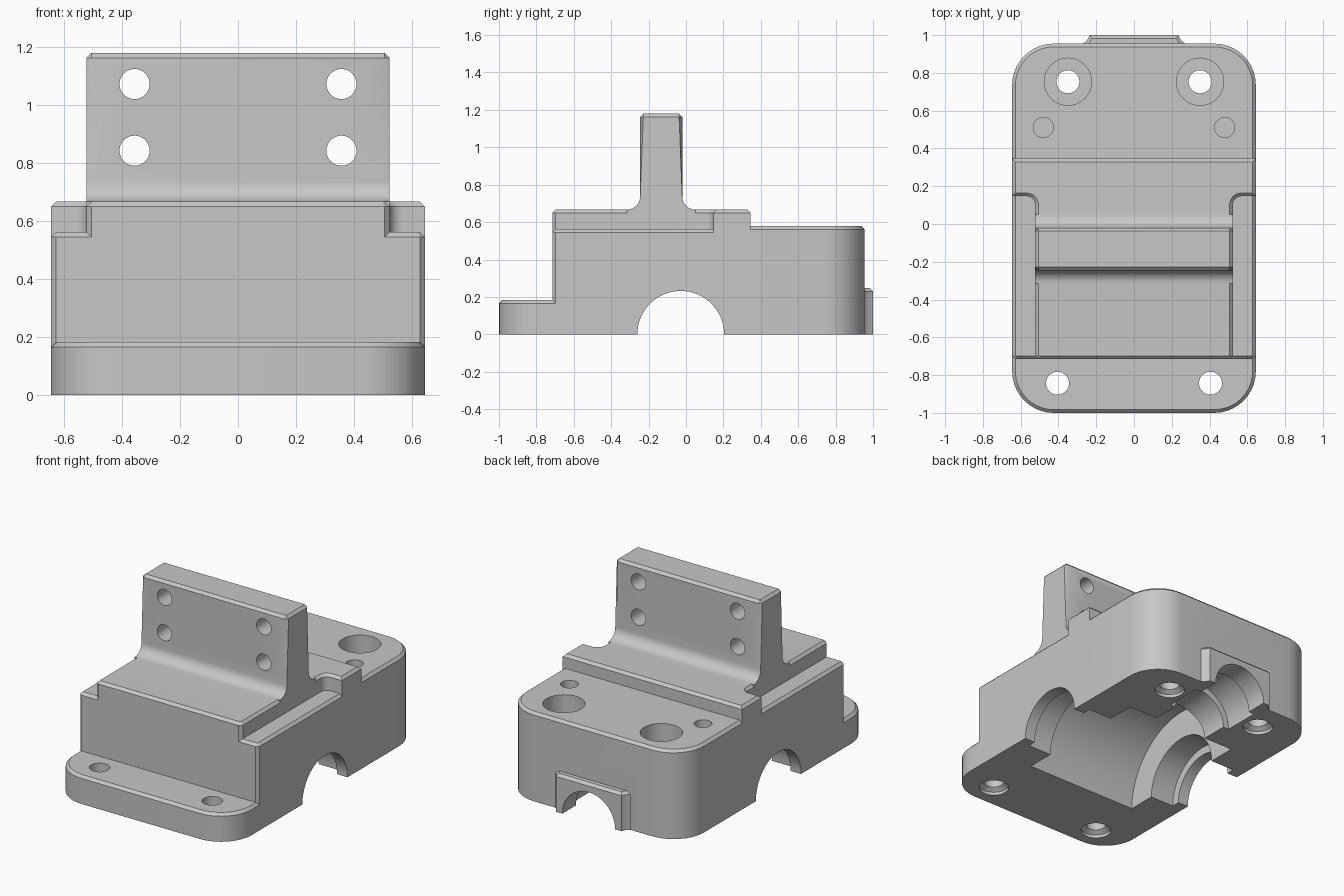
import bpy, bmesh
from math import cos, sin, pi
from mathutils import Matrix, Vector

if "Cube" in bpy.data.objects:
    bpy.data.objects.remove(bpy.data.objects["Cube"])

grey = bpy.data.materials.new("machined_grey")
grey.use_nodes = True
colour = (0.57, 0.57, 0.57, 1)
grey.diffuse_color = colour
grey.node_tree.nodes["Principled BSDF"].inputs["Base Color"].default_value = colour

HALF = 0.645      # half width of the housing
NECK = 0.523      # half width of the raised deck and upright
FRONT = -0.715    # front face of the block
CHAMFER = 0.017


def finish(name, bm):
    bmesh.ops.recalc_face_normals(bm, faces=bm.faces)
    mesh = bpy.data.meshes.new(name)
    bm.to_mesh(mesh)
    bm.free()
    mesh.materials.append(grey)
    obj = bpy.data.objects.new(name, mesh)
    bpy.context.collection.objects.link(obj)
    return obj


def arc(cx, cy, r, start, end, steps=10):
    angles = [(start + (end - start) * i / steps) * pi / 180 for i in range(steps + 1)]
    return [(cx + r * cos(a), cy + r * sin(a)) for a in angles]


def mirrored(half):
    return half + [(-x, y) for x, y in reversed(half)]


def front_corner(x):
    """Chamfered vertical corner at the front face."""
    return [(x - CHAMFER, FRONT), (x, FRONT + CHAMFER)]


def extrude(name, points, direction, low):
    """Extrude a closed 3D outline and chamfer its sharp edges above a height."""
    bm = bmesh.new()
    face = bm.faces.new([bm.verts.new(p) for p in points])
    new = bmesh.ops.extrude_face_region(bm, geom=[face])["geom"]
    moved = [v for v in new if isinstance(v, bmesh.types.BMVert)]
    bmesh.ops.translate(bm, verts=moved, vec=direction)
    bmesh.ops.recalc_face_normals(bm, faces=bm.faces)
    rim = [e for e in bm.edges
           if all(v.co.z > low - 1e-4 for v in e.verts) and e.calc_face_angle(0) > 0.5]
    bmesh.ops.bevel(bm, geom=rim, offset=CHAMFER, segments=1, affect='EDGES')
    return finish(name, bm)


def slab(name, outline, z0, z1):
    return extrude(name, [(x, y, z0) for x, y in outline], (0, 0, z1 - z0), z1)


def lathe(name, profile, axis, centre, segments=64):
    """Turn (distance, radius) pairs around an axis through centre."""
    bm = bmesh.new()
    rings = []
    for d, r in profile:
        rings.append([bm.verts.new((r * cos(2 * pi * i / segments),
                                    r * sin(2 * pi * i / segments), d))
                      for i in range(segments)])
    for a, b in zip(rings, rings[1:]):
        for i in range(segments):
            j = (i + 1) % segments
            bm.faces.new((a[i], a[j], b[j], b[i]))
    bm.faces.new(rings[0])
    bm.faces.new(rings[-1])
    turn = Vector((0, 0, 1)).rotation_difference(Vector(axis)).to_matrix().to_4x4()
    bm.transform(Matrix.Translation(centre) @ turn)
    return finish(name, bm)


def combine(body, other, operation):
    mod = body.modifiers.new(operation.lower(), 'BOOLEAN')
    mod.operation = operation
    mod.solver = 'EXACT'
    mod.object = other
    bpy.context.view_layer.objects.active = body
    bpy.ops.object.modifier_apply(modifier=mod.name)
    bpy.data.objects.remove(other)


# Main block, rounded rear and rounded front foot
R = 0.22
body = slab("gearbox_housing", mirrored(front_corner(HALF) + [(HALF, 0.3)]), 0, 0.562)
rear = slab("rear", mirrored([(HALF, 0.2)] + arc(HALF - R, 0.955 - R, R, 0, 90)), 0, 0.578)
foot = slab("foot", mirrored(arc(HALF - R, R - 1, R, -90, 0) + [(HALF, -0.5)]), 0, 0.183)

# Raised T-shaped deck with rounded inner corners
f = 0.045
step = 0.147
deck = slab("deck", mirrored(front_corner(NECK) + arc(NECK + f, step - f, f, 180, 90, 6)
                             + [(HALF, step), (HALF, 0.346)]), 0.3, 0.667)

# Upright plate with filleted root
f = 0.07
root = 0.667 + f
side = [(-0.245 - f, 0.6)] + arc(-0.245 - f, root, f, -90, 0, 8) + [(-0.245, 1.18), (-0.02, 1.18)]
side += arc(f - 0.02, root, f, 180, 270, 8) + [(f - 0.02, 0.6)]
upright = extrude("upright", [(-NECK, y, z) for y, z in side], (2 * NECK, 0, 0), root)

# Shaft boss at the rear
boss = slab("boss", mirrored([(0.27, 0.9), (0.27, 0.955), (0.25, 0.97), (0.235, 1.0)]), 0, 0.247)

for part in (rear, foot, deck, upright, boss):
    combine(body, part, 'UNION')

# Stepped cross bore with gear cavity and bearing seats
half_bore = [(0.4, 0.47), (0.4, 0.285), (0.57, 0.285), (0.57, 0.232), (0.8, 0.232)]
bore = [(-d, r) for d, r in reversed(half_bore)] + half_bore
cutters = [lathe("cross_bore", bore, (1, 0, 0), (0, -0.028, 0))]

# Stepped input shaft bore at the rear
shaft = [(0, 0.19), (0.62, 0.19), (0.62, 0.23), (0.86, 0.23), (0.86, 0.19), (1.2, 0.19)]
cutters.append(lathe("shaft_bore", shaft, (0, 1, 0), (0, 0, 0)))

# Bolt holes, dowel holes and mounting holes
up = (0, 0, 1)
sink = [(-0.03, 0.09), (0.02, 0.09), (0.04, 0.061)]
for s in (-1, 1):
    counterbore = sink + [(0.27, 0.061), (0.27, 0.125), (0.7, 0.125)]
    cutters.append(lathe("rear_bolt", counterbore, up, (s * 0.35, 0.753, 0), 40))
    cutters.append(lathe("dowel", [(0.35, 0.053), (0.7, 0.053)], up, (s * 0.48, 0.511, 0), 32))
    cutters.append(lathe("foot_bolt", sink + [(0.3, 0.061)], up, (s * 0.405, -0.843, 0), 40))
    for z in (0.843, 1.073):
        cutters.append(lathe("plate_hole", [(-0.5, 0.052), (0.3, 0.052)], (0, 1, 0),
                             (s * 0.357, 0, z), 32))
for cutter in cutters:
    combine(body, cutter, 'DIFFERENCE')

bpy.ops.object.select_all(action='DESELECT')
body.select_set(True)
bpy.context.view_layer.objects.active = body
bpy.ops.object.shade_smooth_by_angle(angle=pi / 6)
